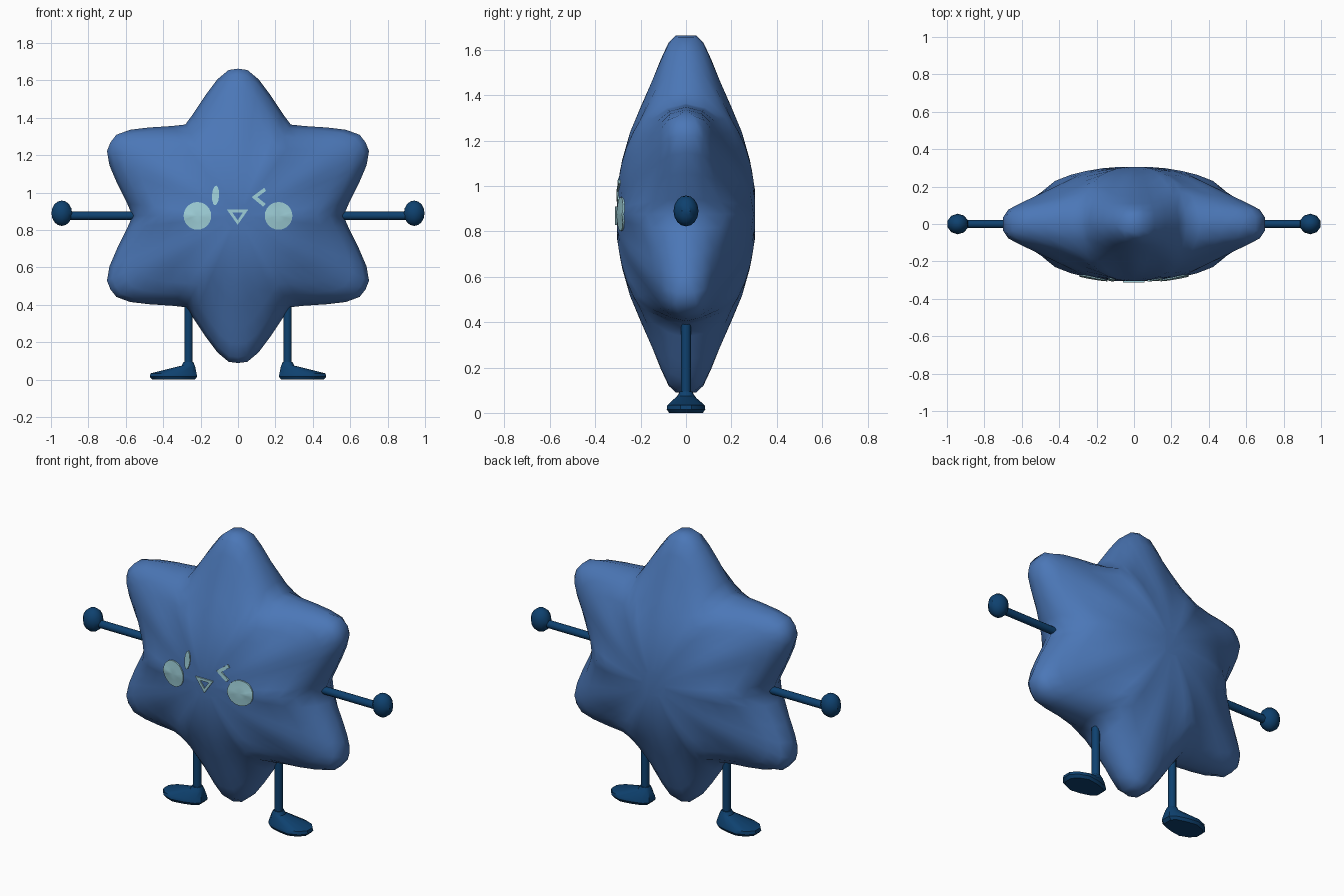
import bpy, bmesh, math
from mathutils import Vector, Matrix
from mathutils.bvhtree import BVHTree

if "Cube" in bpy.data.objects:
    bpy.data.objects.remove(bpy.data.objects["Cube"])


def material(name, rgb):
    m = bpy.data.materials.new(name)
    lin = [((c / 255 + 0.055) / 1.055) ** 2.4 for c in rgb]
    m.diffuse_color = (*lin, 1)
    m.use_nodes = True
    m.node_tree.nodes["Principled BSDF"].inputs["Base Color"].default_value = m.diffuse_color
    return m


BLUE = material("mid blue", (75, 119, 183))
NAVY = material("navy", (14, 65, 111))
TEAL = material("pale teal", (158, 207, 216))


def finish(bm, name, mat, angle=35):
    me = bpy.data.meshes.new(name)
    bm.to_mesh(me)
    bm.free()
    me.materials.append(mat)
    me.shade_smooth()
    me.set_sharp_from_angle(angle=math.radians(angle))
    ob = bpy.data.objects.new(name, me)
    bpy.context.collection.objects.link(ob)
    return ob


def bridge(bm, a, b):
    n = len(a)
    for i in range(n):
        bm.faces.new((a[i], a[(i + 1) % n], b[(i + 1) % n], b[i]))


# Puffy six-pointed star: half an arm's outline (along, across) and its depth
# at each fraction of the way out from the centre
CZ = 0.876
FRACTIONS = (0.13, 0.3, 0.46, 0.6, 0.75, 0.87, 0.96, 1)
OUTLINE = ((.787, 0), (.78, .05), (.73, .11), (.65, .17), (.545, .24), (.488, .282))
DEPTH = (
    (.305, .282, .246, .2, .148, .11, .077, .045),
    (.305, .282, .247, .2, .15, .11, .077, .035),
    (.305, .285, .252, .205, .153, .112, .07, 0),
    (.305, .29, .262, .22, .17, .125, .073, 0),
    (.305, .295, .275, .248, .205, .152, .078, 0),
    (.305, .298, .283, .263, .23, .175, .085, 0),
)

around = []
for k in range(6):
    a = math.radians(90 + 60 * k)
    for j in range(-5, 5):
        u, v = OUTLINE[abs(j)]
        v = math.copysign(v, j)
        around.append((u * math.cos(a) - v * math.sin(a),
                       u * math.sin(a) + v * math.cos(a), DEPTH[abs(j)]))

bm = bmesh.new()
rims = []
for side in (-1, 1):
    rings = [[bm.verts.new((x * s, side * d[i], CZ + z * s)) for x, z, d in around]
             for i, s in enumerate(FRACTIONS)]
    bm.faces.new(rings[0])
    for r0, r1 in zip(rings, rings[1:]):
        bridge(bm, r0, r1)
    rims.append(rings[-1])
bridge(bm, *rims)
bmesh.ops.remove_doubles(bm, verts=bm.verts, dist=0.0005)
bmesh.ops.recalc_face_normals(bm, faces=bm.faces)
surface = BVHTree.FromBMesh(bm)
finish(bm, "star_body", BLUE, 55)


# Thin face plates laid onto the front of the body
def plate(name, points, faces):
    bm = bmesh.new()
    vs = []
    for x, z in points:
        hit = surface.ray_cast(Vector((x, -2, z)), Vector((0, 1, 0)))[0]
        vs.append(bm.verts.new((x, hit.y + 0.002, z)))
    for f in faces:
        bm.faces.new([vs[i] for i in f])
    out = bmesh.ops.extrude_face_region(bm, geom=bm.faces[:], use_keep_orig=True)
    front = [g for g in out["geom"] if isinstance(g, bmesh.types.BMVert)]
    bmesh.ops.translate(bm, verts=front, vec=(0, -0.009, 0))
    bmesh.ops.recalc_face_normals(bm, faces=bm.faces)
    finish(bm, name, TEAL)


def oval(name, cx, cz, rx, rz, tilt=0, n=24):
    pts = [(cx, cz)]
    for s in (0.5, 1):
        for i in range(n):
            t = 2 * math.pi * i / n
            p = Matrix.Rotation(tilt, 2) @ Vector((rx * s * math.cos(t), rz * s * math.sin(t)))
            pts.append((cx + p.x, cz + p.y))
    faces = []
    for i in range(n):
        j = (i + 1) % n
        faces += [(0, 1 + i, 1 + j), (1 + i, 1 + n + i, 1 + n + j, 1 + j)]
    plate(name, pts, faces)


oval("left_cheek", -0.217, 0.876, 0.074, 0.074)
oval("right_cheek", 0.217, 0.876, 0.074, 0.074)
oval("open_eye", -0.12, 0.985, 0.019, 0.053, -0.06, 12)
plate("winking_eye",
      [(.14, 1.026), (.073, .976), (.135, .925), (.148, .94), (.104, .976), (.15, 1.01)],
      [(0, 1, 4, 5), (1, 2, 3, 4)])
plate("mouth",
      [(-.06, .91), (.055, .91), (-.002, .828), (-.031, .895), (.027, .895), (-.002, .853)],
      [(0, 1, 4, 3), (1, 2, 5, 4), (2, 0, 3, 5)])


# Limbs, mirrored left and right
def rod(name, start, end, radius):
    a, b = Vector(start), Vector(end)
    bm = bmesh.new()
    rot = (b - a).to_track_quat('Z', 'Y').to_matrix().to_4x4()
    bmesh.ops.create_cone(bm, cap_ends=True, segments=12, radius1=radius, radius2=radius,
                          depth=(b - a).length, matrix=Matrix.Translation((a + b) / 2) @ rot)
    finish(bm, name, NAVY)


FOOT = ((.218, .03), (.245, .055), (.31, .075), (.38, .085), (.44, .062), (.472, .025))

for label, sx in (("left", -1), ("right", 1)):
    rod(label + "_arm", (sx * 0.45, 0, CZ), (sx * 0.92, 0, CZ), 0.022)
    rod(label + "_leg", (sx * 0.265, 0, 0.06), (sx * 0.265, 0, 0.46), 0.022)

    # Rounded hand
    bm = bmesh.new()
    bmesh.ops.create_uvsphere(bm, u_segments=10, v_segments=8, radius=1,
                              matrix=Matrix.Translation((sx * 0.942, 0, 0.89))
                              @ Matrix.Diagonal((0.058, 0.055, 0.068, 1)))
    finish(bm, label + "_hand", NAVY)

    # Foot: flat sole rising to a narrow ankle, toes pointing outward
    bm = bmesh.new()
    outline = list(FOOT) + [(x, -y) for x, y in reversed(FOOT)]
    rings = [[bm.verts.new((sx * (0.34 + (x - 0.34) * s), y * s, z)) for x, y in outline]
             for z, s in ((0, 0.88), (0.016, 1), (0.034, 0.97))]
    for z, r in ((0.075, 0.038), (0.094, 0.028)):
        ankle = []
        for x, y in outline:
            d = Vector((x - 0.32, y * 1.5)).normalized() * r
            ankle.append(bm.verts.new((sx * (0.265 + d.x), d.y, z)))
        rings.append(ankle)
    for r0, r1 in zip(rings, rings[1:]):
        bridge(bm, r0, r1)
    bm.faces.new(rings[0])
    bm.faces.new(rings[-1])
    bmesh.ops.recalc_face_normals(bm, faces=bm.faces)
    finish(bm, label + "_foot", NAVY)
